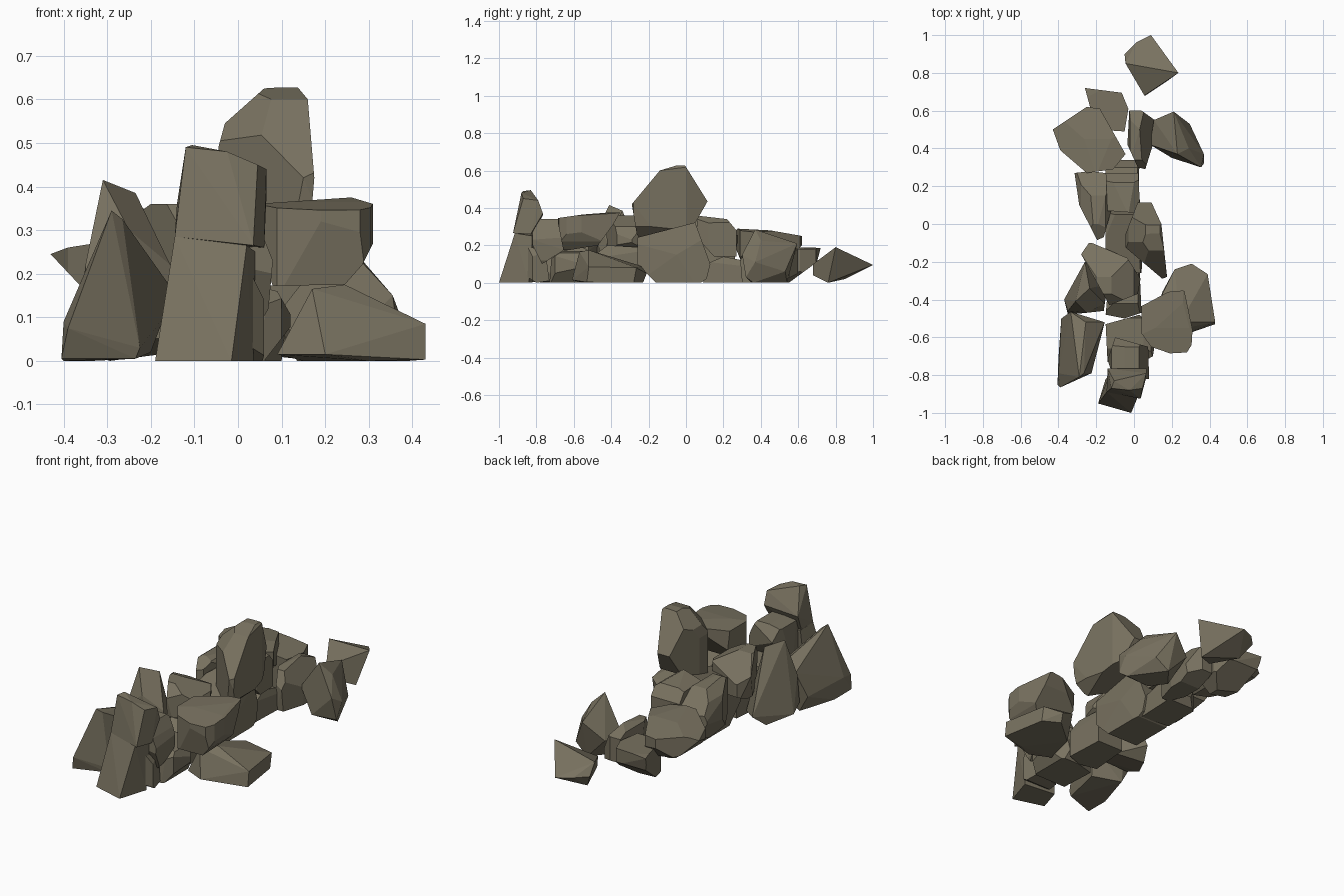
import bpy, bmesh, math
from mathutils import Vector

stone = bpy.data.materials.new("weathered stone")
stone.diffuse_color = (0.19, 0.168, 0.117, 1)


def finish(name, points):
    # wrap the points in a faceted convex stone
    bm = bmesh.new()
    for p in points:
        bm.verts.new(p)
    bmesh.ops.remove_doubles(bm, verts=bm.verts, dist=0.003)
    r = bmesh.ops.convex_hull(bm, input=bm.verts)
    junk = {g for g in r["geom_interior"] + r["geom_unused"] if isinstance(g, bmesh.types.BMVert)}
    bmesh.ops.delete(bm, geom=list(junk), context="VERTS")
    bmesh.ops.dissolve_limit(bm, angle_limit=math.radians(3), verts=bm.verts, edges=bm.edges)
    bmesh.ops.recalc_face_normals(bm, faces=bm.faces)
    me = bpy.data.meshes.new(name)
    bm.to_mesh(me)
    bm.free()
    me.materials.append(stone)
    bpy.context.collection.objects.link(bpy.data.objects.new(name, me))


def carve(name, plan=(), front=(), side=(), cuts=()):
    # chisel a block down to its plan (x,y), front (x,z) and side (y,z) profiles
    bm = bmesh.new()
    bmesh.ops.create_cube(bm, size=4)
    planes = [(Vector(p), Vector(n)) for p, n in cuts]
    for prof, i, j in ((plan, 0, 1), (front, 0, 2), (side, 1, 2)):
        if not prof:
            continue
        cx = sum(p[0] for p in prof) / len(prof)
        cy = sum(p[1] for p in prof) / len(prof)
        ring = sorted(prof, key=lambda p: math.atan2(p[1] - cy, p[0] - cx))
        for a, b in zip(ring, ring[1:] + ring[:1]):
            co, no = Vector(), Vector()
            co[i], co[j] = a
            no[i], no[j] = b[1] - a[1], a[0] - b[0]
            planes.append((co, no))
    for co, no in planes:
        bmesh.ops.bisect_plane(bm, geom=bm.verts[:] + bm.edges[:] + bm.faces[:], dist=1e-5,
                               plane_co=co, plane_no=no.normalized(), clear_outer=True)
        bmesh.ops.holes_fill(bm, edges=bm.edges[:], sides=0)
    pts = [v.co.copy() for v in bm.verts]
    bm.free()
    finish(name, pts)


# far end of the pile
finish("far_stone", [(-.05, .9, .1), (.01, .96, .1), (.09, 1, .095), (.235, .8, .19), (.055, .68, .1),
                     (-.045, .85, .16), (.06, .68, .04), (.18, .76, 0), (0, .85, .02)])
carve("back_left_slab",
      plan=[(-.43, .5), (-.25, .62), (-.18, .61), (-.045, .37), (-.11, .29), (-.25, .27), (-.39, .39)],
      front=[(-.43, .245), (-.39, .26), (-.2, .29), (-.04, .27), (-.04, .2), (-.15, .1), (-.35, .16)],
      side=[(.26, .29), (.45, .28), (.62, .25), (.62, .2), (.5, .08), (.3, .1), (.26, .2)])
carve("back_low_stone",
      plan=[(-.26, .72), (-.065, .695), (-.03, .61), (-.05, .49), (-.2, .5)],
      front=[(-.27, .19), (-.03, .18), (-.03, .06), (-.1, 0), (-.22, .02)],
      side=[(.48, .19), (.6, .195), (.72, .185), (.7, .11), (.55, 0), (.48, 0)])
carve("back_wedge",
      plan=[(-.025, .6), (.04, .6), (.11, .55), (.1, .42), (.06, .29), (.02, .3), (-.035, .42)],
      front=[(-.04, .1), (-.02, .2), (.03, .22), (.11, .08), (.1, 0), (-.02, 0)],
      side=[(.29, .12), (.34, .2), (.5, .22), (.6, .18), (.6, .05), (.5, 0), (.3, 0)])
finish("back_right_stone", [(.23, .37, .285), (.29, .4, .225), (.21, .595, .21), (.105, .55, .12), (.085, .42, .1),
                            (.135, .436, 0), (.37, .37, .11), (.355, .3, .15), (.2, .35, 0), (.37, .32, .03),
                            (.35, .36, 0), (.295, .53, .06), (.22, .54, 0)])

# spine of base blocks
carve("base_back",
      plan=[(-.15, .1), (.02, .08), (.03, .35), (-.05, .38), (-.15, .3)],
      front=[(-.15, 0), (-.15, .15), (.01, .15), (.04, .05), (.03, 0)],
      side=[(.09, 0), (.13, .11), (.2, .14), (.3, .12), (.34, .05), (.32, 0)])
carve("base_back_upper",
      plan=[(-.15, .27), (-.05, .35), (.02, .34), (.03, .12), (.0, .06), (-.14, .07)],
      front=[(-.15, .14), (-.15, .33), (-.03, .36), (.03, .32), (.05, .2), (.03, .14)],
      side=[(.05, .36), (.22, .34), (.27, .28), (.27, .14), (.15, .14), (.05, .25)])
carve("base_middle",
      plan=[(-.15, -.26), (-.15, .12), (.03, .14), (.05, -.05), (.04, -.26)],
      front=[(-.15, 0), (-.15, .29), (-.1, .32), (.02, .32), (.05, .15), (.04, 0)],
      side=[(-.26, .24), (.05, .32), (.13, .1), (.11, .02), (.08, 0), (-.16, 0), (-.26, .1)])
carve("base_front",
      plan=[(-.15, -.48), (-.13, -.25), (.03, -.25), (.04, -.47), (-.05, -.5)],
      front=[(-.15, 0), (-.15, .17), (-.08, .22), (.02, .2), (.05, .1), (.04, 0)],
      side=[(-.5, 0), (-.5, .14), (-.42, .2), (-.25, .19), (-.25, 0)])
carve("base_front_low",
      plan=[(-.15, -.53), (.03, -.48), (.12, -.58), (.1, -.7), (.03, -.74), (-.14, -.73)],
      front=[(-.15, 0), (-.15, .17), (.05, .17), (.09, .16), (.13, .09), (.06, 0)],
      side=[(-.73, 0), (-.72, .13), (-.66, .17), (-.5, .19), (-.48, .05), (-.5, 0)])
carve("front_filler",
      plan=[(-.14, -.72), (-.1, -.6), (.075, -.65), (.08, -.82), (-.1, -.84)],
      front=[(-.14, .12), (-.12, .33), (.02, .35), (.06, .28), (.08, .23), (.07, .12), (.03, .05)],
      side=[(-.84, .24), (-.78, .34), (-.65, .34), (-.6, .27), (-.66, .17), (-.77, .1)])
carve("front_foot_stone",
      plan=[(-.1, -.9), (-.1, -.75), (.04, -.72), (.06, -.82), (.0, -.88)],
      front=[(-.1, 0), (-.1, .2), (.03, .2), (.07, .12), (.06, 0)],
      side=[(-.88, .05), (-.85, .2), (-.75, .16), (-.73, .01), (-.8, 0)])

# stones leaning on the left
carve("left_back_stone",
      plan=[(-.315, .27), (-.23, .28), (-.08, .26), (-.085, .2), (-.16, -.07), (-.195, -.085), (-.29, .1)],
      front=[(-.32, .22), (-.28, .3), (-.21, .355), (-.15, .34), (-.08, .24), (-.1, .1), (-.22, .06)],
      side=[(-.09, .3), (0, .35), (.15, .34), (.28, .25), (.26, .12), (.1, .05), (-.06, .12)])
finish("left_middle_stone", [(-.31, -.41, .415), (-.235, -.34, .385), (-.35, -.46, .22), (-.37, -.4, .03),
                             (-.294, -.27, 0), (-.26, -.2, .06), (-.14, -.32, .02), (-.25, -.47, .3),
                             (-.155, -.42, .22), (-.35, -.48, .06), (-.16, -.46, .05)])
carve("left_inner_stone",
      plan=[(-.28, -.16), (-.235, -.095), (-.035, -.18), (.035, -.29), (.02, -.37), (-.13, -.43)],
      front=[(-.28, .3), (-.2, .36), (-.12, .36), (.0, .3), (.04, .22), (-.05, .14), (-.24, .16)],
      side=[(-.43, .3), (-.36, .37), (-.28, .36), (-.1, .27), (-.1, .2), (-.25, .13), (-.42, .2)])
finish("left_front_stone", [(-.29, -.81, .345), (-.265, -.79, .325), (-.4, -.79, .09), (-.39, -.865, .075),
                            (-.405, -.85, .005), (-.4, -.71, 0), (-.335, -.5, 0), (-.385, -.5, .09),
                            (-.335, -.465, .22), (-.255, -.52, .26), (-.155, -.52, .17), (-.17, -.58, .1),
                            (-.225, -.79, .03), (-.235, -.79, .005), (-.2, -.58, .02)])

# tall upright stone on the crest
carve("crest_stone",
      plan=[(-.055, -.08), (.02, .115), (.09, .12), (.145, 0), (.175, -.28), (.15, -.29), (-.05, -.12)],
      front=[(-.045, .25), (-.045, .49), (-.03, .545), (.06, .625), (.135, .63), (.16, .6), (.175, .42),
             (.165, .3), (.1, .24)],
      side=[(-.29, .42), (-.14, .6), (-.05, .627), (-.005, .627), (.115, .435), (.05, .32), (-.26, .24)],
      cuts=[((.03, -.16, .54), (-.5, -.5, .55))])

# stacked stones on the right
carve("right_upper_slab",
      plan=[(.03, -.44), (.18, -.36), (.265, -.345), (.31, -.56), (.305, -.64), (.28, -.68), (.19, -.685),
            (.09, -.65), (.04, -.58)],
      front=[(.04, .36), (.26, .375), (.31, .36), (.315, .28), (.285, .22), (.245, .175), (.08, .172), (.05, .25)],
      side=[(-.69, .345), (-.55, .365), (-.35, .38), (-.39, .31), (-.47, .2), (-.655, .17)])
finish("right_lower_stone", [(.17, -.57, .165), (.245, -.52, .175), (.43, -.52, .085), (.43, -.53, .003),
                             (.2, -.61, .015), (.09, -.56, .015), (.39, -.265, .08), (.305, -.21, .05),
                             (.215, -.24, .09), (.15, -.37, .12), (.39, -.28, 0), (.3, -.23, 0),
                             (.15, -.36, 0), (.3, -.55, 0)])

# leaning pair at the very front
finish("front_pillar", [(-.19, -.95, 0), (-.015, -1, 0), (.035, -.84, 0), (-.15, -.82, 0),
                        (-.145, -.89, .285), (.02, -.915, .265), (.04, -.82, .25), (-.13, -.8, .27)])
finish("front_cap", [(-.145, -.89, .285), (.035, -.925, .265), (.06, -.83, .26), (-.13, -.81, .27),
                     (-.12, -.87, .49), (-.025, -.88, .48), (.045, -.87, .45), (-.105, -.83, .495),
                     (.065, -.79, .44), (.065, -.765, .37), (-.14, -.765, .36)])
